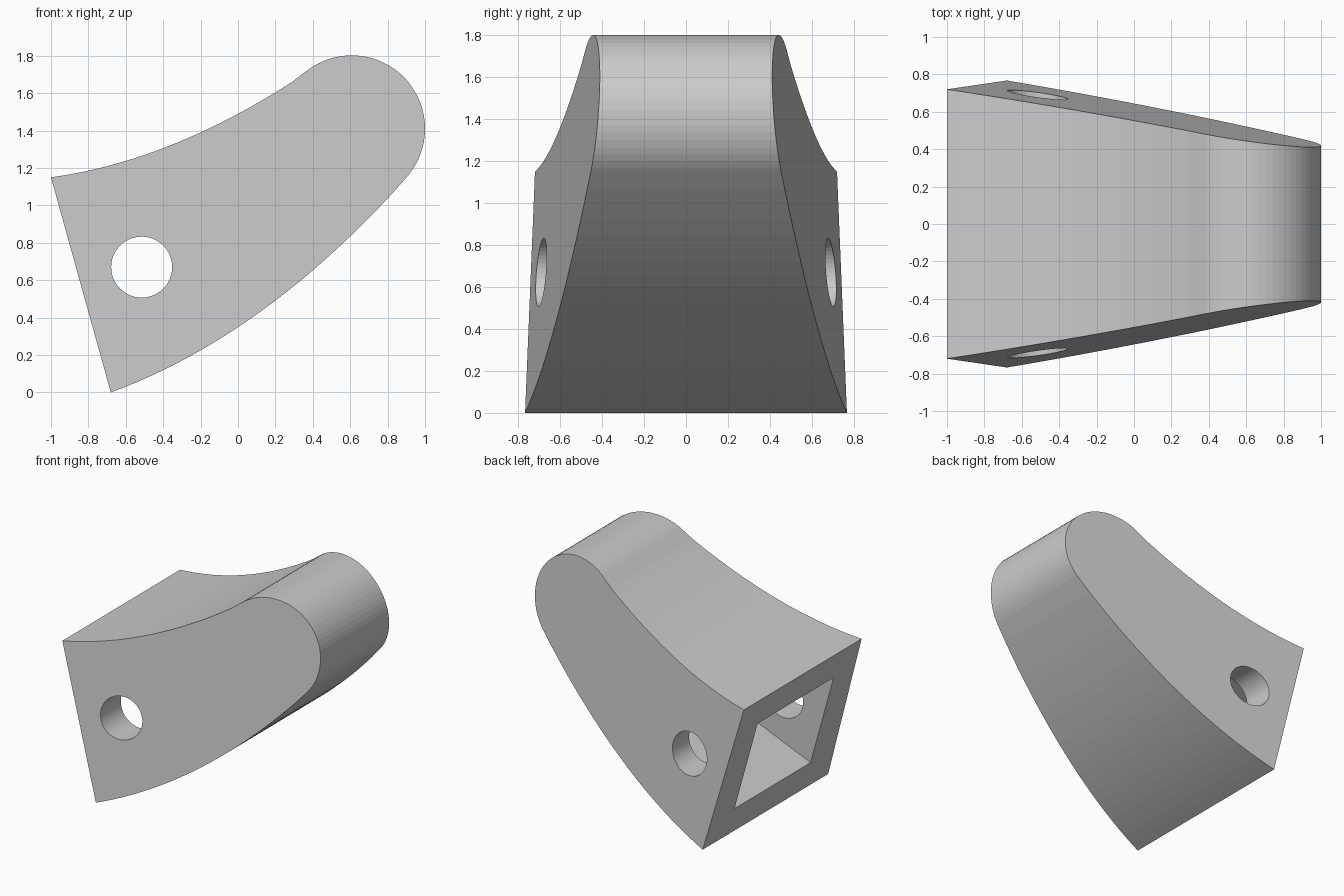
import bpy
import bmesh
from math import radians, cos, sin
from mathutils import Vector, geometry

if "Cube" in bpy.data.objects:
    bpy.data.objects.remove(bpy.data.objects["Cube"])

grey = bpy.data.materials.new("light_grey")
grey.use_nodes = True
colour = (0.6, 0.6, 0.6, 1)
grey.diffuse_color = colour
grey.node_tree.nodes["Principled BSDF"].inputs["Base Color"].default_value = colour


def prism(name, outline, half_width):
    """Close an x-z outline between two mirrored side faces."""
    bm = bmesh.new()
    sides = [[bm.verts.new((x, s * half_width(x, z), z)) for x, z in outline]
             for s in (-1, 1)]
    front, back = sides
    bm.faces.new(front)
    bm.faces.new(back[::-1])
    n = len(outline)
    for i in range(n):
        j = (i + 1) % n
        bm.faces.new((front[i], back[i], back[j], front[j]))
    bmesh.ops.recalc_face_normals(bm, faces=bm.faces)
    mesh = bpy.data.meshes.new(name)
    bm.to_mesh(mesh)
    bm.free()
    mesh.materials.append(grey)
    obj = bpy.data.objects.new(name, mesh)
    bpy.context.collection.objects.link(obj)
    return obj


def curve(start, control, end, count=22):
    """Points of a quadratic curve, both ends included."""
    a, b, c = Vector(start), Vector(control), Vector(end)
    return [tuple(a.lerp(b, t).lerp(b.lerp(c, t), t))
            for t in (i / count for i in range(count + 1))]


def arc(cx, cz, r, first, last, count):
    angles = [radians(first + (last - first) * i / count) for i in range(count + 1)]
    return [(cx + r * cos(a), cz + r * sin(a)) for a in angles]


# Body: concave top, round tip, convex underside, sides tapering to the tip
top = curve((-1, 1.15), (-0.34, 1.24), (0.35, 1.70))
tip = arc(0.608, 1.41, 0.392, 129, -43, 32)
underside = curve((0.89, 1.135), (0.14, 0.30), (-0.68, 0))
body = prism("body", top[:-1] + tip + underside[1:],
             lambda x, z: 0.672 - 0.14 * x - 0.08 * z)

# Socket in the slanted end, and the cross hole through both sides
socket = prism("socket_cutter",
               [(-1.16, 0.86), (-0.94, 0.93), (-0.1, 1.2),
                (0.0, 0.53), (-0.74, 0.22), (-0.97, 0.13)],
               lambda x, z: 0.465)
hole = prism("cross_hole_cutter", arc(-0.515, 0.67, 0.163, 0, 352.5, 47),
             lambda x, z: 1.0)

for cutter in (socket, hole):
    mod = body.modifiers.new(cutter.name, "BOOLEAN")
    mod.operation = "DIFFERENCE"
    mod.solver = "EXACT"
    mod.object = cutter

# Bake the cuts and drop the cutters
bpy.context.view_layer.update()
depsgraph = bpy.context.evaluated_depsgraph_get()
cut_mesh = bpy.data.meshes.new_from_object(body.evaluated_get(depsgraph))
body.modifiers.clear()
body.data = cut_mesh
for cutter in (socket, hole):
    bpy.data.objects.remove(cutter)
